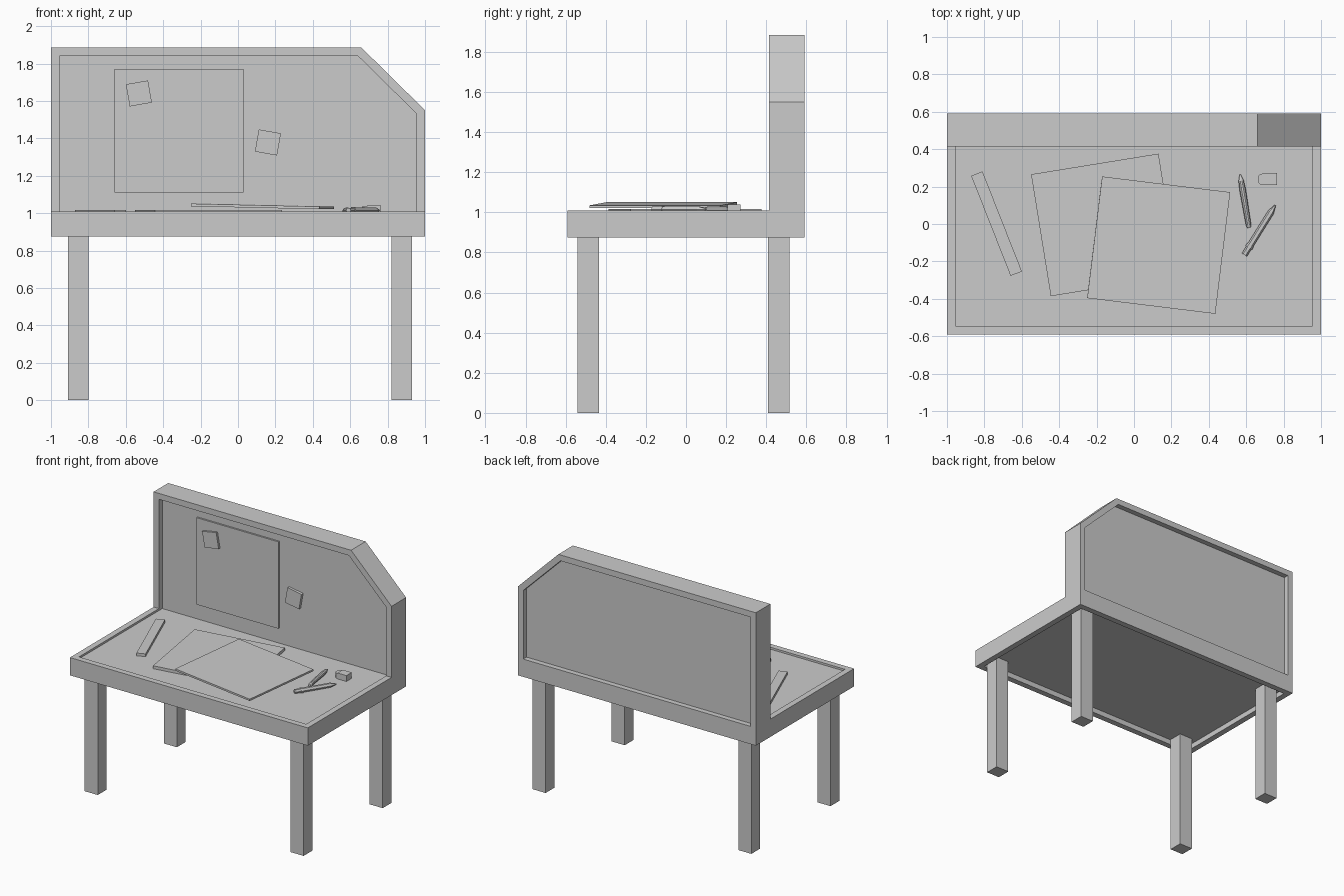
import bpy
import bmesh
from math import radians, hypot, atan2, pi
from mathutils import Matrix, Vector

cube = bpy.data.objects.get("Cube")
if cube:
    bpy.data.objects.remove(cube, do_unlink=True)

grey = bpy.data.materials.new("plain grey")
grey.use_nodes = True
tone = (0.6, 0.6, 0.6, 1)
grey.diffuse_color = tone
grey.node_tree.nodes["Principled BSDF"].inputs["Base Color"].default_value = tone

RIM = 0.045


def finish(name, bm):
    bmesh.ops.recalc_face_normals(bm, faces=bm.faces)
    mesh = bpy.data.meshes.new(name)
    bm.to_mesh(mesh)
    bm.free()
    mesh.materials.append(grey)
    obj = bpy.data.objects.new(name, mesh)
    bpy.context.collection.objects.link(obj)
    return obj


def prism(points, offset):
    """Extrude a closed 3D outline along an offset."""
    bm = bmesh.new()
    face = bm.faces.new([bm.verts.new(p) for p in points])
    bm.normal_update()
    new = bmesh.ops.extrude_face_region(bm, geom=[face], use_keep_orig=True)["geom"]
    verts = [v for v in new if isinstance(v, bmesh.types.BMVert)]
    bmesh.ops.translate(bm, verts=verts, vec=offset)
    bmesh.ops.recalc_face_normals(bm, faces=bm.faces)
    return bm


def sink_panel(bm, direction, depth):
    """Frame the face looking along direction and push its panel inward."""
    bm.normal_update()
    direction = Vector(direction)
    face = max(bm.faces, key=lambda f: (f.normal.dot(direction) > 0.99) * f.calc_area())
    bmesh.ops.inset_region(bm, faces=[face], thickness=RIM, use_even_offset=True)
    panel = bmesh.ops.extrude_discrete_faces(bm, faces=[face])["faces"][0]
    bmesh.ops.translate(bm, verts=panel.verts, vec=-direction * depth)


def box(name, centre, size, rotation=(0, 0, 0)):
    bm = bmesh.new()
    bmesh.ops.create_cube(bm, size=1)
    bmesh.ops.scale(bm, verts=bm.verts, vec=size)
    obj = finish(name, bm)
    obj.location = centre
    obj.rotation_euler = [radians(a) for a in rotation]
    return obj


def turned(name, start, end, rings, z, sides):
    """Loft (fraction, radius) rings into a stick lying from start to end."""
    dx, dy = end[0] - start[0], end[1] - start[1]
    length = hypot(dx, dy)
    bm = bmesh.new()
    loops = []
    for t, r in rings:
        place = Matrix.Translation((t * length, 0, 0)) @ Matrix.Rotation(pi / 2, 4, "Y")
        loops.append(bmesh.ops.create_circle(bm, segments=sides, radius=r, matrix=place)["verts"])
    for a, b in zip(loops, loops[1:]):
        for i in range(sides):
            j = (i + 1) % sides
            bm.faces.new((a[i], a[j], b[j], b[i]))
    bm.faces.new(loops[0])
    bm.faces.new(loops[-1])
    obj = finish(name, bm)
    obj.location = (start[0], start[1], z)
    obj.rotation_euler.z = atan2(dy, dx)
    return obj


# Desk slab with a shallow recess on top and a deeper one below
desk = prism([(-1, -0.59, 0.875), (1, -0.59, 0.875), (1, 0.59, 0.875), (-1, 0.59, 0.875)],
             (0, 0, 0.135))
sink_panel(desk, (0, 0, 1), 0.015)
sink_panel(desk, (0, 0, -1), 0.04)
finish("desk_top", desk)

# Upright board with a cut corner, framed on both sides
outline = [(-1, 0.95), (1, 0.95), (1, 1.55), (0.66, 1.885), (-1, 1.885)]
board = prism([(x, 0.415, z) for x, z in outline], (0, 0.175, 0))
sink_panel(board, (0, -1, 0), 0.04)
sink_panel(board, (0, 1, 0), 0.04)
finish("back_board", board)

# Legs
for side, x in (("right", -0.855), ("left", 0.875)):
    for end, y in (("front", -0.488), ("back", 0.462)):
        box(f"{end}_{side}_leg", (x, y, 0.46), (0.11, 0.106, 0.92))

# Poster and pinned notes
box("poster", (-0.315, 0.449, 1.44), (0.69, 0.014, 0.66))
box("poster_note", (-0.53, 0.434, 1.64), (0.12, 0.018, 0.12), (0, -10, 0))
box("board_note", (0.16, 0.445, 1.378), (0.12, 0.022, 0.12), (0, 10, 0))

# Sheets and ruler on the desk
box("lower_sheet", (-0.157, -0.005, 1.007), (0.69, 0.66, 0.022), (0, 0, 9.2))
box("upper_sheet", (0.132, -0.113, 1.036), (0.69, 0.655, 0.014), (0, 1.3, -7))
box("ruler", (-0.735, 0.002, 1.005), (0.065, 0.575, 0.022), (0, 0, 21.5))

# Pen and pencil
turned("pen", (0.615, -0.02), (0.567, 0.265),
       [(0, 0.009), (0.05, 0.014), (0.7, 0.017), (0.88, 0.014), (1, 0.003)], 1.013, 10)
turned("pencil", (0.59, -0.165), (0.755, 0.1),
       [(0, 0.016), (0.14, 0.016), (0.14, 0.02), (0.2, 0.02), (0.2, 0.017),
        (0.86, 0.017), (1, 0.004)], 1.015, 6)

# Eraser with a rounded nose, and its sleeve
nose = [(0.7, 0.21), (0.7, 0.27), (0.675, 0.268), (0.662, 0.255), (0.662, 0.225), (0.675, 0.212)]
finish("eraser", prism([(x, y, 0.995) for x, y in nose], (0, 0, 0.04)))
box("eraser_sleeve", (0.728, 0.24, 1.017), (0.075, 0.064, 0.046))
